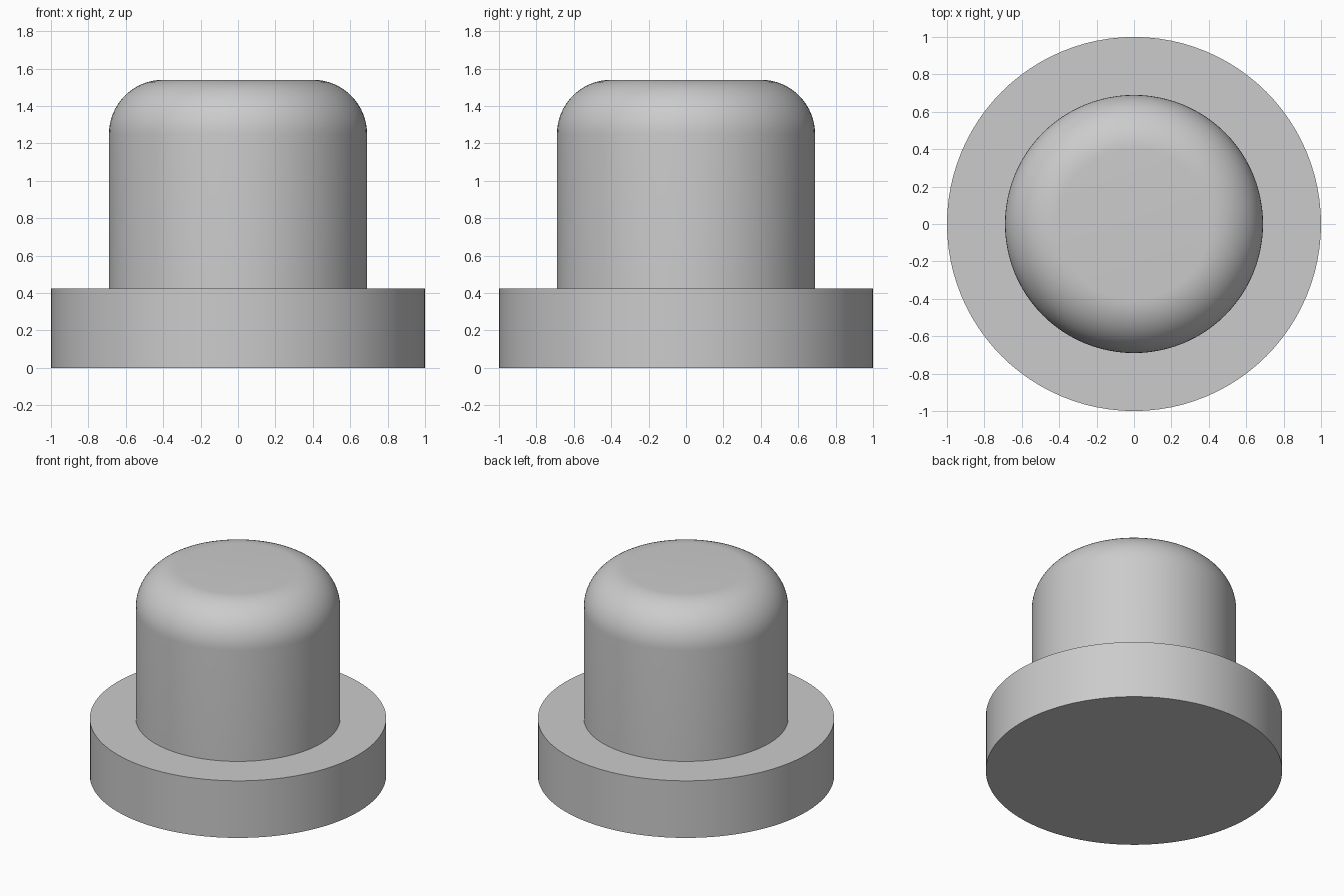
import bpy, bmesh, math

cube = bpy.data.objects.get("Cube")
if cube:
    bpy.data.objects.remove(cube, do_unlink=True)

SEGMENTS = 96
BASE_R, BASE_H = 1.0, 0.425
STEM_R, TOP, ROUND = 0.69, 1.54, 0.29

# Plain grey material
grey = bpy.data.materials.new("plain_grey")
grey.use_nodes = True
colour = (0.6, 0.6, 0.6, 1)
grey.diffuse_color = colour
grey.node_tree.nodes["Principled BSDF"].inputs["Base Color"].default_value = colour

# Half profile: flat underside, flange, stem, rounded shoulder, flat top
profile = [(0, 0), (BASE_R, 0), (BASE_R, BASE_H), (STEM_R, BASE_H)]
for i in range(17):
    a = math.radians(90) * i / 16
    profile.append((STEM_R - ROUND + ROUND * math.cos(a),
                    TOP - ROUND + ROUND * math.sin(a)))
profile.append((0, TOP))

# Revolve the profile into one closed solid
bm = bmesh.new()
verts = [bm.verts.new((r, 0, z)) for r, z in profile]
edges = [bm.edges.new(pair) for pair in zip(verts, verts[1:])]
bmesh.ops.spin(bm, geom=verts + edges, cent=(0, 0, 0), axis=(0, 0, 1),
               angle=math.tau, steps=SEGMENTS, use_merge=False)
bmesh.ops.remove_doubles(bm, verts=bm.verts, dist=0.0001)
bmesh.ops.recalc_face_normals(bm, faces=bm.faces)

mesh = bpy.data.meshes.new("flanged_button")
bm.to_mesh(mesh)
bm.free()
mesh.materials.append(grey)
button = bpy.data.objects.new("flanged_button", mesh)
bpy.context.collection.objects.link(button)

# Smooth the curved walls, keep the flange edges crisp
bpy.ops.object.select_all(action='DESELECT')
button.select_set(True)
bpy.context.view_layer.objects.active = button
bpy.ops.object.shade_smooth_by_angle(angle=math.radians(30))
